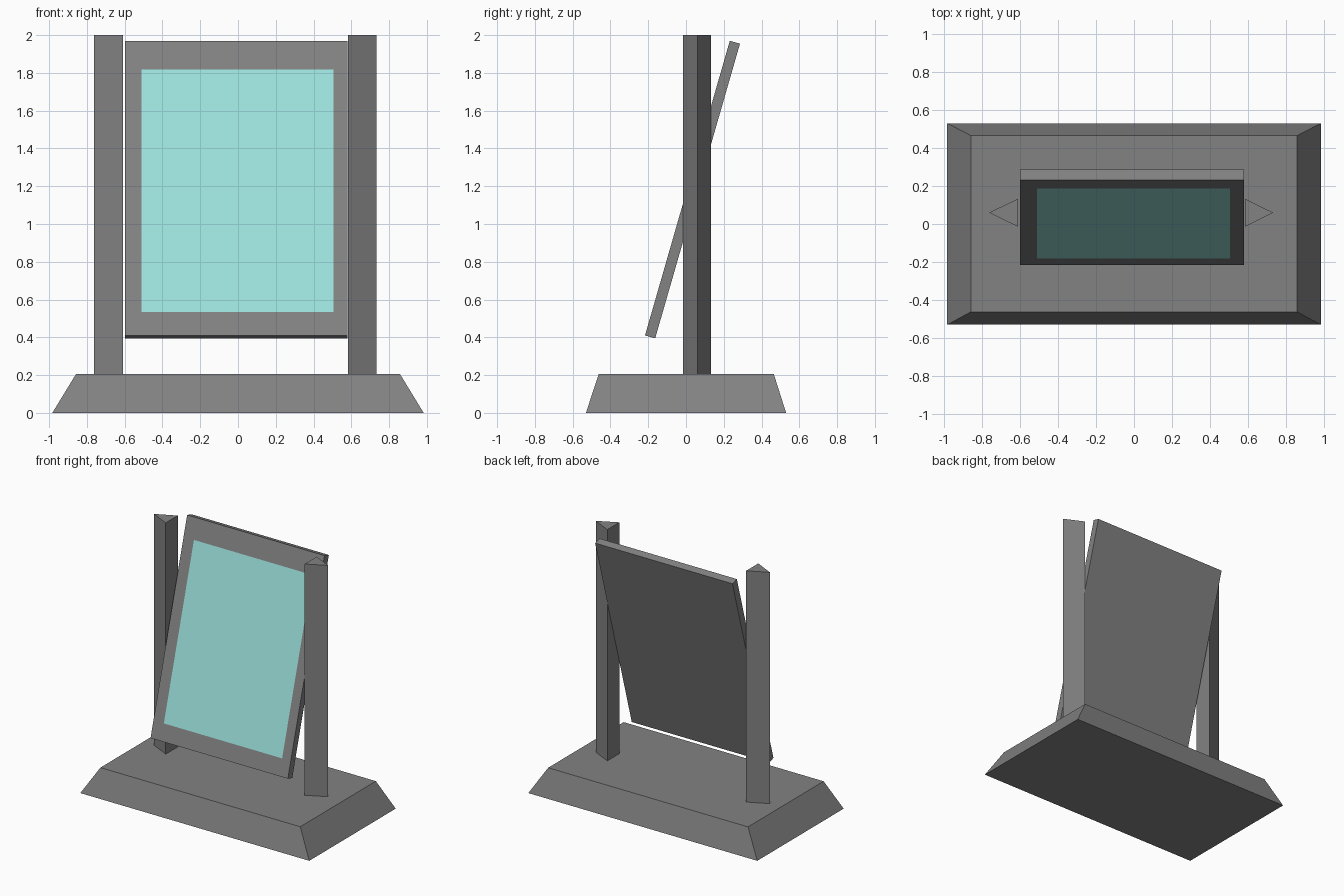
import bpy, bmesh
from mathutils import Vector

if "Cube" in bpy.data.objects:
    bpy.data.objects.remove(bpy.data.objects["Cube"])


def material(name, rgb):
    m = bpy.data.materials.new(name)
    m.diffuse_color = (*rgb, 1)
    m.use_nodes = True
    m.node_tree.nodes["Principled BSDF"].inputs["Base Color"].default_value = m.diffuse_color
    return m


GREY = material("grey_frame", (0.225, 0.225, 0.225))
TEAL = material("pale_teal_glass", (0.335, 0.765, 0.72))


def finish(name, bm, *mats):
    bmesh.ops.recalc_face_normals(bm, faces=bm.faces)
    mesh = bpy.data.meshes.new(name)
    bm.to_mesh(mesh)
    bm.free()
    for m in mats:
        mesh.materials.append(m)
    ob = bpy.data.objects.new(name, mesh)
    bpy.context.collection.objects.link(ob)
    return ob


def loft(name, lower, upper, *mats):
    """Closed solid between two matching outlines."""
    bm = bmesh.new()
    a = [bm.verts.new(p) for p in lower]
    b = [bm.verts.new(p) for p in upper]
    n = len(a)
    bm.faces.new(a[::-1])
    bm.faces.new(b)
    for i in range(n):
        j = (i + 1) % n
        bm.faces.new((a[i], a[j], b[j], b[i]))
    return finish(name, bm, *mats)


def rectangle(hx, y0, y1, z):
    return [(-hx, y0, z), (hx, y0, z), (hx, y1, z), (-hx, y1, z)]


# Sloped base
loft("base", rectangle(0.983, -0.53, 0.53, 0), rectangle(0.858, -0.462, 0.465, 0.205), GREY)

# Triangular posts, flat side facing the panel
for side, flat, tip in (("left", -0.61, -0.763), ("right", 0.583, 0.732)):
    tri = [(tip, 0.06), (flat, -0.015), (flat, 0.133)]
    loft(side + "_post", [(x, y, 0.2) for x, y in tri], [(x, y, 2.0) for x, y in tri], GREY)

# Tilted panel: front face is cut into a frame and a glass area
X0, X1 = -0.599, 0.58
low, high = Vector((0, -0.217, 0.41)), Vector((0, 0.232, 1.97))
up = (high - low).normalized()
back = Vector((0, up.z, -up.y)) * 0.056
bm = bmesh.new()
corners = [low, low + back, high + back, high]
ends = [[bm.verts.new(c + Vector((x, 0, 0))) for c in corners] for x in (X0, X1)]
bm.faces.new(ends[0])
bm.faces.new(ends[1][::-1])
for i in range(4):
    j = (i + 1) % 4
    bm.faces.new((ends[0][i], ends[0][j], ends[1][j], ends[1][i]))
bm.normal_update()
bmesh.ops.recalc_face_normals(bm, faces=bm.faces)

GX0, GX1, GZ0, GZ1 = -0.51, 0.506, 0.534, 1.817


def front_point(z):
    return low + up * ((z - low.z) / up.z)


for co, no in ((Vector((GX0, 0, 0)), Vector((1, 0, 0))), (Vector((GX1, 0, 0)), Vector((1, 0, 0))),
               (front_point(GZ0), up), (front_point(GZ1), up)):
    bmesh.ops.bisect_plane(bm, geom=bm.verts[:] + bm.edges[:] + bm.faces[:], plane_co=co, plane_no=no)
bm.normal_update()
for f in bm.faces:
    c = f.calc_center_median()
    if f.normal.dot(back) < -0.05 and GX0 < c.x < GX1 and GZ0 < c.z < GZ1:
        f.material_index = 1
finish("tilted_panel", bm, GREY, TEAL)
